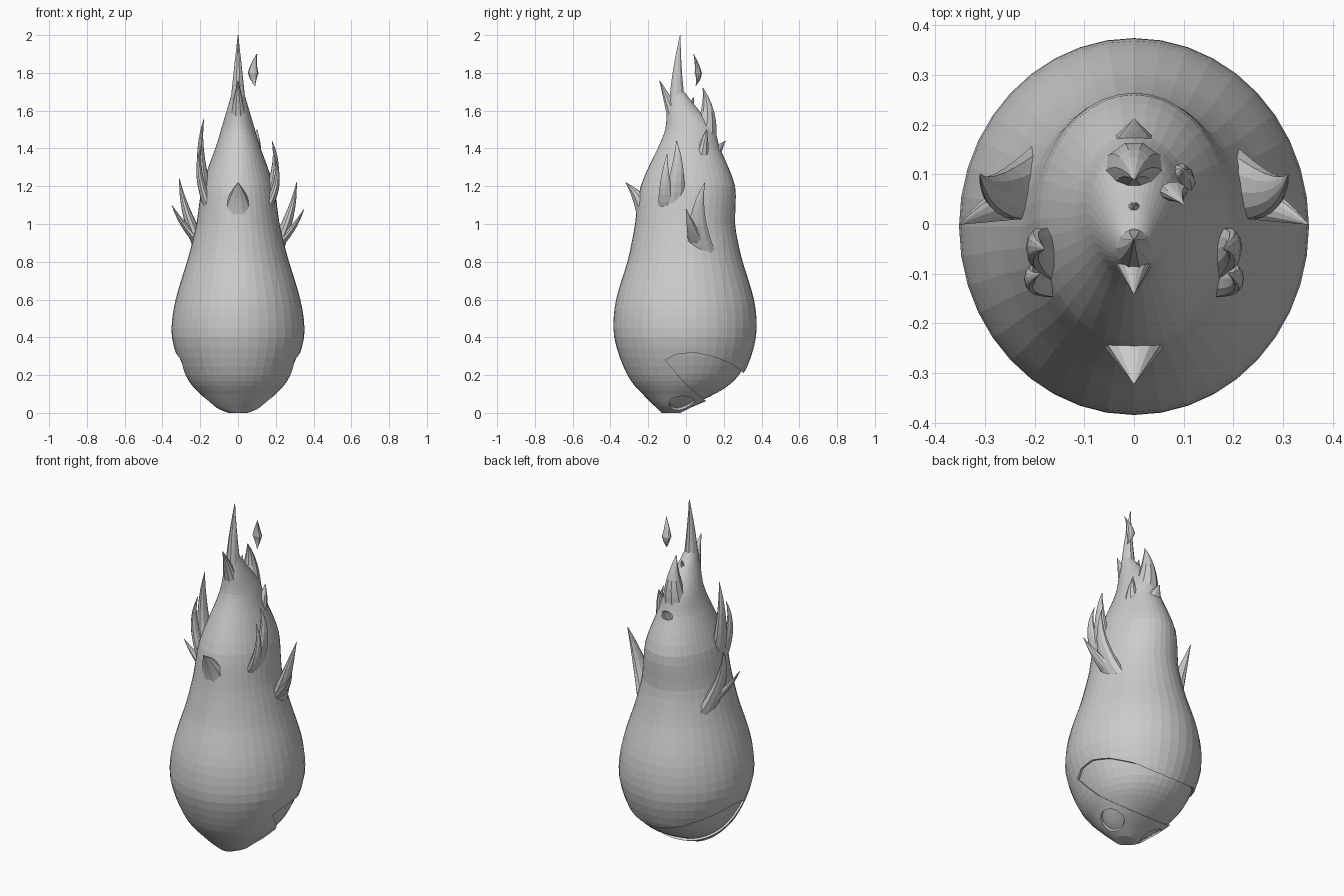
import bpy, bmesh, math
from mathutils import Matrix, Vector

if "Cube" in bpy.data.objects:
    bpy.data.objects.remove(bpy.data.objects["Cube"], do_unlink=True)

ash_colour = (0.6, 0.6, 0.6, 1)
grey = bpy.data.materials.new("ash_grey")
grey.use_nodes = True
grey.diffuse_color = ash_colour
grey.node_tree.nodes["Principled BSDF"].inputs["Base Color"].default_value = ash_colour


def finish(name, bm):
    bmesh.ops.recalc_face_normals(bm, faces=bm.faces[:])
    mesh = bpy.data.meshes.new(name)
    bm.to_mesh(mesh)
    bm.free()
    mesh.materials.append(grey)
    obj = bpy.data.objects.new(name, mesh)
    bpy.context.collection.objects.link(obj)
    return obj


def refine(rows):
    """Insert a Catmull-Rom midpoint between neighbouring rows."""
    out = [rows[0]]
    last = len(rows) - 1
    for i in range(last):
        before, after = rows[max(i - 1, 0)], rows[min(i + 2, last)]
        start, end = rows[i], rows[i + 1]
        out.append([(9 * (q + r) - p - s) / 16 for p, q, r, s in zip(before, start, end, after)])
        out.append(end)
    return out


def loft(name, rows, sides):
    """Skin horizontal elliptical rings given as centre, x radius, y radius."""
    bm = bmesh.new()
    rings = []
    for centre, rx, ry in rows:
        angles = [math.tau * k / sides for k in range(sides)]
        rings.append([bm.verts.new(centre + Vector((rx * math.cos(a), ry * math.sin(a), 0))) for a in angles])
    for lower, upper in zip(rings, rings[1:]):
        for k in range(sides):
            n = (k + 1) % sides
            bm.faces.new((lower[k], lower[n], upper[n], upper[k]))
    bm.faces.new(rings[0])
    bm.faces.new(rings[-1])
    return finish(name, bm)


def flame(name, base, bend, tip, radius, flat=1.0):
    """Tapered tongue along a quadratic curve from base to tip."""
    base, bend, tip = Vector(base), Vector(bend), Vector(tip)
    steps = 8
    rows = []
    for i in range(steps + 1):
        t = i / steps
        centre = base.lerp(bend, t).lerp(bend.lerp(tip, t), t)
        width = max(radius * (1 - t) ** 0.9, 0.002)
        rows.append((centre, width * flat, width))
    return loft(name, rows, 10)


def boolean(target, cutter):
    mod = target.modifiers.new("cut", "BOOLEAN")
    mod.operation, mod.solver, mod.object = "DIFFERENCE", "EXACT", cutter
    bpy.context.view_layer.objects.active = target
    bpy.ops.object.modifier_apply(modifier=mod.name)


def prism(name, profile):
    """Extrude a y, z outline across the full width."""
    bm = bmesh.new()
    face = bm.faces.new([bm.verts.new((-0.6, y, z)) for y, z in profile])
    extruded = bmesh.ops.extrude_face_region(bm, geom=[face])["geom"]
    moved = [item for item in extruded if isinstance(item, bmesh.types.BMVert)]
    bmesh.ops.translate(bm, vec=(1.2, 0, 0), verts=moved)
    return finish(name, bm)


# Body outline: height, front edge, back edge, half width
outline = [
    (0, -0.13, -0.03, 0.05), (0.03, -0.16, 0.03, 0.12), (0.1, -0.23, 0.18, 0.2),
    (0.2, -0.31, 0.3, 0.28), (0.4, -0.38, 0.37, 0.35), (0.6, -0.37, 0.36, 0.33),
    (0.8, -0.31, 0.3, 0.27), (1, -0.27, 0.26, 0.22), (1.2, -0.24, 0.26, 0.19),
    (1.4, -0.15, 0.18, 0.12), (1.5, -0.11, 0.15, 0.09), (1.6, -0.1, 0.07, 0.06),
    (1.7, -0.08, -0.01, 0.03)]
body_rows = [(Vector((0, (front + back) / 2, z)), half, (back - front) / 2)
             for z, front, back, half in refine(refine(outline))]
body = loft("body", body_rows, 40)

# Recessed face: mouth band and two eyes, cut to an inner shell
inner = loft("inner_shell", body_rows, 40)
lift = Matrix.Translation((0, 0, 0.45))
inner.data.transform(lift @ Matrix.Diagonal((0.97, 0.95, 0.97, 1)) @ lift.inverted())
cutters = [prism("mouth_cutter", [
    (-0.11, 0.28), (-0.05, 0.31), (0.04, 0.32), (0.14, 0.3), (0.24, 0.26),
    (0.32, 0.2), (0.5, 0.1), (0.4, -0.1), (0.11, 0.06), (0, 0.15)])]
for side in (-1, 1):
    bm = bmesh.new()
    bmesh.ops.create_uvsphere(bm, u_segments=20, v_segments=10, radius=0.07)
    bmesh.ops.translate(bm, vec=(side * 0.14, -0.02, 0.04), verts=bm.verts[:])
    cutters.append(finish("eye_cutter", bm))
for cutter in cutters:
    boolean(cutter, inner)
    boolean(body, cutter)
for helper in cutters + [inner]:
    bpy.data.objects.remove(helper, do_unlink=True)

# Crown flames, rooted inside the body
flame("top_spire", (0, -0.04, 1.5), (0, -0.06, 1.75), (0, -0.03, 2), 0.06, flat=0.9)
flame("crown_front_flame", (0, -0.03, 1.5), (0, -0.08, 1.63), (0, -0.14, 1.76), 0.06)
flame("crown_back_flame", (0, 0.06, 1.36), (0, 0.15, 1.56), (0, 0.09, 1.72), 0.09)
flame("crown_middle_flame", (0, 0, 1.5), (0, 0.02, 1.6), (0, 0.04, 1.67), 0.05)
flame("back_nub", (0, 0.1, 1.28), (0, 0.15, 1.4), (0, 0.21, 1.44), 0.07, flat=1.3)
flame("left_crown_nub", (0.06, 0.07, 1.3), (0.1, 0.09, 1.4), (0.1, 0.11, 1.5), 0.06)

# Ember floating beside the spire: two tapers back to back
for half, bend, tip in (("upper", (0.08, 0.06, 1.85), (0.1, 0.04, 1.9)),
                        ("lower", (0.08, 0.07, 1.76), (0.09, 0.05, 1.73))):
    flame("floating_ember_" + half, (0.08, 0.065, 1.8), bend, tip, 0.02, flat=1.4)

# Spike on the front
flame("front_spike", (0, -0.18, 1.02), (0, -0.24, 1.16), (0, -0.32, 1.22), 0.08, flat=1.2)

# Lower side flames, the right one slightly higher
for name, side, up in (("left", 1, 0), ("right", -1, 0.02)):
    flame(name + "_lower_flame", (side * 0.18, 0.09, 0.83 + up), (side * 0.29, 0.03, 1.04 + up),
          (side * 0.31, 0.1, 1.22 + up), 0.08, flat=0.6)
    flame(name + "_lower_prong", (side * 0.21, 0.06, 0.89 + up), (side * 0.3, 0.03, 0.98 + up),
          (side * 0.35, 0, 1.08 + up), 0.05, flat=0.7)

# Upper side flames, the right one taller
for name, side, up in (("left", 1, 0), ("right", -1, 0.12)):
    flame(name + "_upper_flame", (side * 0.14, -0.08, 1.06), (side * 0.23, -0.03, 1.29 + up / 2),
          (side * 0.18, -0.05, 1.44 + up), 0.07, flat=0.6)
    flame(name + "_upper_prong", (side * 0.15, -0.1, 1.08), (side * 0.24, -0.12, 1.23 + up / 2),
          (side * 0.19, -0.1, 1.37 + up / 2), 0.05, flat=0.6)
